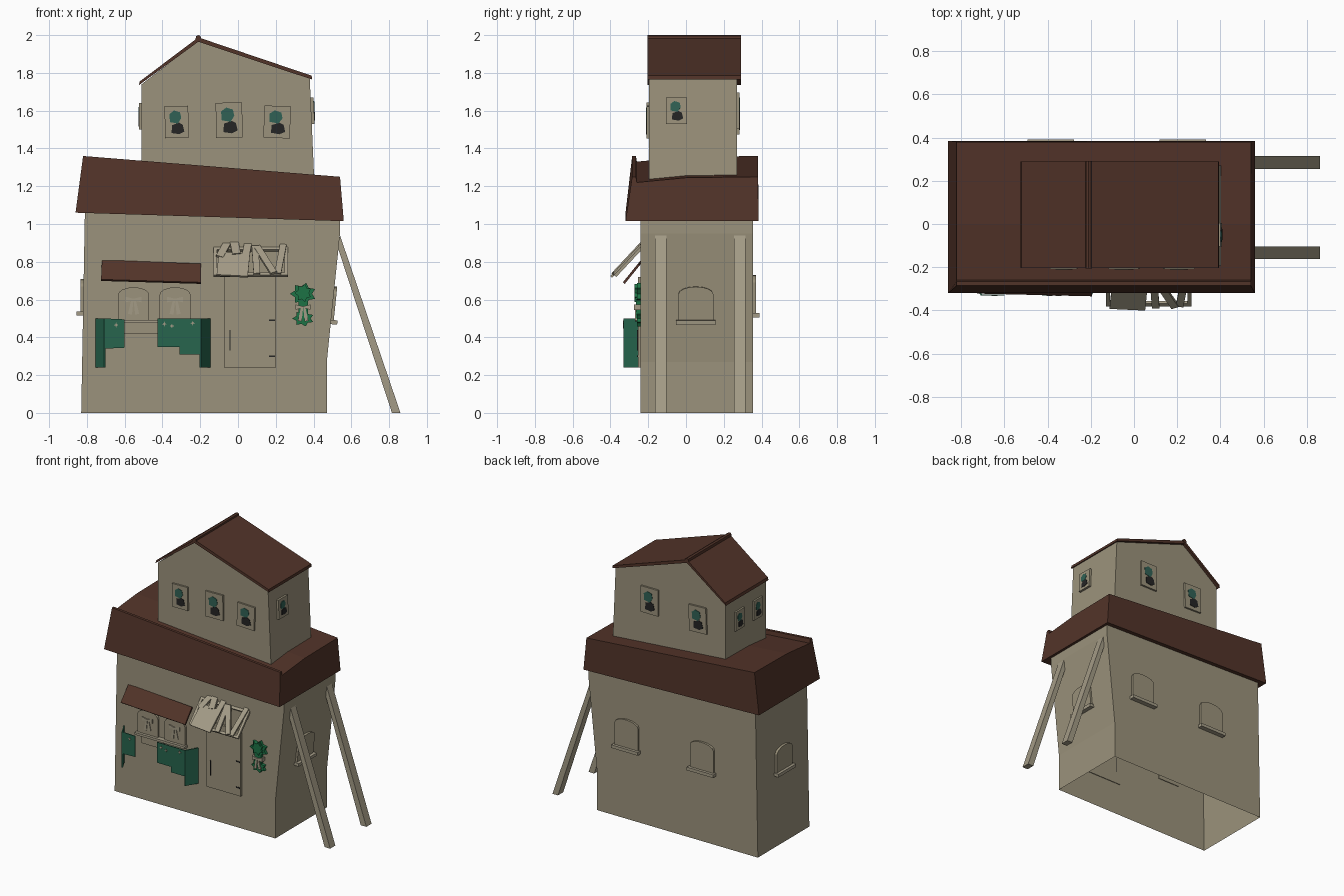
import bpy, bmesh, math
from mathutils import Matrix, Vector

if "Cube" in bpy.data.objects:
    bpy.data.objects.remove(bpy.data.objects["Cube"])


def material(name, rgb):
    m = bpy.data.materials.new(name)
    m.use_nodes = True
    m.diffuse_color = (*rgb, 1)
    m.node_tree.nodes["Principled BSDF"].inputs["Base Color"].default_value = (*rgb, 1)
    return m


PLASTER = material("plaster", (0.33, 0.29, 0.20))
TIMBER = material("pale timber", (0.37, 0.33, 0.24))
ROOF = material("brown roof", (0.085, 0.034, 0.022))
CLOTH = material("green cloth", (0.02, 0.13, 0.075))
LEAF = material("leaf green", (0.012, 0.17, 0.06))
TEAL = material("teal glass", (0.03, 0.12, 0.09))
DARK = material("dark", (0.018, 0.018, 0.018))


def loft(name, ring_a, ring_b, mat):
    """Closed solid between two matching rings of points."""
    bm = bmesh.new()
    a = [bm.verts.new(p) for p in ring_a]
    b = [bm.verts.new(p) for p in ring_b]
    n = len(a)
    bm.faces.new(a)
    bm.faces.new(b)
    for i in range(n):
        j = (i + 1) % n
        bm.faces.new((a[i], a[j], b[j], b[i]))
    bmesh.ops.recalc_face_normals(bm, faces=bm.faces)
    me = bpy.data.meshes.new(name)
    bm.to_mesh(me)
    bm.free()
    me.materials.append(mat)
    ob = bpy.data.objects.new(name, me)
    bpy.context.collection.objects.link(ob)
    return ob


def frame(origin, u, v):
    """Wall frame: u along, v up, w out of the wall."""
    u, v = Vector(u).normalized(), Vector(v).normalized()
    m = Matrix((u, v, u.cross(v))).transposed().to_4x4()
    return Matrix.Translation(origin) @ m


def slab(name, M, pts, mat, top, bottom=-0.005):
    """Outline in a wall frame, pushed out from bottom to top."""
    return loft(name, [M @ Vector((u, v, bottom)) for u, v in pts],
                [M @ Vector((u, v, top)) for u, v in pts], mat)


def rect(u0, u1, v0, v1):
    return [(u0, v0), (u1, v0), (u1, v1), (u0, v1)]


def shift(M, u, v, angle=0):
    return M @ Matrix.Translation((u, v, 0)) @ Matrix.Rotation(math.radians(angle), 4, "Z")


X, Y, Z = Vector((1, 0, 0)), Vector((0, 1, 0)), Vector((0, 0, 1))
FRONT = frame((0, -0.24, 0), X, Z)
BACK = frame((0, 0.355, 0), -X, Z)
LEFT_END = frame((-0.82, 0, 0), -Y, Z)
RIGHT_END = frame((0.493, 0, 0.5), Y, (0.07, 0, 0.68))

# Main walls, open underneath
body = slab("lower_walls", BACK, [(0.83, 0), (-0.47, 0), (-0.47, 0.27), (-0.54, 0.95),
            (-0.54, 1.1), (0.81, 1.1)], PLASTER, 0, -0.595)
bm = bmesh.new()
bm.from_mesh(body.data)
bmesh.ops.delete(bm, geom=[f for f in bm.faces if f.normal.z < -0.9], context="FACES_ONLY")
bm.to_mesh(body.data)
bm.free()


# Lower roof with a raised front lip
def roof_ring(x_low, z_low, x_top, z_top):
    return [(x_low, -0.32, z_low), (x_top, -0.285, z_top), (x_top, -0.265, z_top),
            (x_top, -0.26, z_top - 0.03), (x_top, 0.0, z_top - 0.005),
            (x_top, 0.38, z_top), (x_low, 0.385, z_low)]


loft("lower_roof", roof_ring(-0.86, 1.06, -0.82, 1.36), roof_ring(0.56, 1.015, 0.54, 1.25), ROOF)

# Upper storey and its gable roof
UP_FRONT = frame((0, -0.195, 0), X, Z)
UP_BACK = frame((0, 0.27, 0), -X, Z)
UP_LEFT = frame((-0.51, 0, 0), -Y, Z)
UP_RIGHT = frame((0.39, 0, 1.6), Y, (-0.025, 0, 0.53))
slab("upper_walls", UP_FRONT, [(-0.51, 1.2), (0.405, 1.2), (0.38, 1.77), (-0.21, 1.97),
     (-0.51, 1.74)], PLASTER, 0, -0.465)
slab("upper_roof", UP_FRONT, [(-0.525, 1.735), (-0.21, 1.965), (0.392, 1.765), (0.39, 1.785),
     (-0.21, 1.988), (-0.52, 1.755)], ROOF, 0.008, -0.485)
slab("roof_ridge", UP_FRONT, [(-0.225, 1.975), (-0.195, 1.975), (-0.198, 1.995), (-0.21, 2.0),
     (-0.222, 1.995)], ROOF, 0.01, -0.487)


# Upper windows with broken panes
def pane_window(M, u, v, w, h, tilt=0):
    P = shift(M, u, v, tilt)
    slab("window_panel", P, rect(-w / 2, w / 2, -h / 2, h / 2), PLASTER, 0.013)
    shapes = {TEAL: [(-.28, 0), (-.3, .25), (-.1, .36), (.15, .3), (.2, .12), (.05, -.05)],
              DARK: [(-.2, -.1), (.1, -.02), (.25, -.08), (.32, -.3), (.1, -.38), (-.22, -.34)]}
    for mat, pts in shapes.items():
        slab("window_pane", P, [(a * w, b * h) for a, b in pts], mat, 0.016, 0.01)


pane_window(UP_FRONT, -0.325, 1.54, 0.125, 0.17, 1)
pane_window(UP_FRONT, -0.047, 1.55, 0.14, 0.185, 1)
pane_window(UP_FRONT, 0.207, 1.54, 0.14, 0.17, -2)
pane_window(UP_BACK, -0.10, 1.60, 0.14, 0.19)
pane_window(UP_BACK, 0.29, 1.57, 0.14, 0.19, 2)
pane_window(UP_LEFT, -0.12, 1.57, 0.1, 0.14)
pane_window(UP_LEFT, 0.09, 1.57, 0.1, 0.14)
pane_window(UP_RIGHT, -0.05, 0.0, 0.11, 0.14)


# Arched lower windows
def arch_window(M, u, v, w, h, sill=True):
    P = shift(M, u, v)
    r, spring = w / 2, h - 0.04
    arc = [(r * math.cos(t * math.pi / 8), spring + 0.04 * math.sin(t * math.pi / 8))
           for t in range(9)]
    slab("arched_window", P, [(-r, 0), (r, 0)] + arc, PLASTER, 0.015)
    if sill:
        slab("window_sill", P, rect(-r - 0.012, r + 0.012, -0.015, 0.008), TIMBER, 0.035)


arch_window(BACK, -0.225, 0.52, 0.19, 0.21)
arch_window(BACK, 0.385, 0.52, 0.19, 0.21)
arch_window(LEFT_END, -0.05, 0.53, 0.18, 0.18)
arch_window(RIGHT_END, 0.052, -0.015, 0.185, 0.185)


def bow(M, u, v, s, mat, top):
    P = shift(M, u, v)
    for k in (-1, 1):
        slab("bow_loop", P, [(0, 0.1 * s), (k * s, 0.35 * s), (k * s, -0.35 * s), (0, -0.1 * s)],
             mat, top, 0.0)
        slab("bow_ribbon", P, [(0, 0), (k * .3 * s, -.1 * s), (k * .7 * s, -1.8 * s),
             (k * .2 * s, -1.9 * s)], mat, top - 0.003, 0.0)


for u in (-0.553, -0.333):
    arch_window(FRONT, u, 0.49, 0.165, 0.175, False)
    bow(FRONT, u, 0.6, 0.042, TIMBER, 0.022)
slab("front_sill", FRONT, rect(-0.645, -0.24, 0.475, 0.492), TIMBER, 0.035)
slab("counter_board", FRONT, rect(-0.6, -0.42, 0.42, 0.475), PLASTER, 0.02)

# Awning over the front windows
slab("awning", frame((0, -0.325, 0.69), X, (0, 0.085, 0.105)),
     [(-0.725, 0.015), (-0.195, -0.005), (-0.195, 0.122), (-0.72, 0.148)], ROOF, 0.008)

# Stall cloth
CLOTH_FRONT = frame((0, -0.325, 0), X, Z)
slab("cloth_front_left", CLOTH_FRONT, [(-0.705, 0.34), (-0.6, 0.345), (-0.6, 0.495),
     (-0.705, 0.5)], CLOTH, 0.006, 0)
slab("cloth_front_right", CLOTH_FRONT, [(-0.425, 0.35), (-0.31, 0.35), (-0.31, 0.31),
     (-0.2, 0.31), (-0.2, 0.5), (-0.425, 0.5)], CLOTH, 0.006, 0)
for name, x, d in (("cloth_side_left", -0.705, -0.045), ("cloth_side_right", -0.2, 0.05)):
    slab(name, frame((x, -0.33, 0), (d, 0.085, 0), Z), rect(0, 0.098, 0.24, 0.5), CLOTH, 0.004, -0.004)
for u, v in ((-0.645, 0.465), (-0.35, 0.46), (-0.39, 0.47), (-0.24, 0.475)):
    star = [((0.014 - 0.009 * (i % 2)) * math.cos(i * math.pi / 4),
             (0.014 - 0.009 * (i % 2)) * math.sin(i * math.pi / 4)) for i in range(8)]
    slab("cloth_star", shift(CLOTH_FRONT, u, v), star, TIMBER, 0.009, 0)

# Door with handle and hinges
slab("door", FRONT, rect(-0.075, 0.2, 0.24, 0.72), PLASTER, 0.015)
slab("door_handle", FRONT, rect(-0.046, -0.04, 0.33, 0.44), DARK, 0.019)
for v in (0.3, 0.49):
    slab("door_hinge", FRONT, rect(0.165, 0.195, v - 0.004, v + 0.004), DARK, 0.019)

# Broken plank canopy above the door
CANOPY = frame((0, -0.375, 0.725), X, (0, 0.14, 0.15))
for r in (rect(-0.13, 0.265, 0, 0.018), rect(-0.13, 0.265, 0.185, 0.203),
          rect(-0.13, -0.112, 0, 0.2), rect(0.247, 0.265, 0, 0.2)):
    slab("canopy_frame", CANOPY, r, TIMBER, 0.008, -0.008)
planks = [(-0.025, 0.07, 0.165, 0.165, -4), (-0.075, 0.18, 0.04, 0.12, -22),
          (-0.015, 0.19, 0.045, 0.1, 8), (0.045, 0.165, 0.04, 0.14, -8),
          (0.095, 0.1, 0.035, 0.2, 3), (0.145, 0.1, 0.035, 0.21, 25),
          (0.225, 0.11, 0.035, 0.21, -8)]
for i, (u, v, w, h, a) in enumerate(planks):
    slab("canopy_plank", shift(CANOPY, u, v, a), rect(-w / 2, w / 2, -h / 2, h / 2), TIMBER,
         0.018 + 0.003 * (i % 3), 0.006)


# Hanging leaf bunch tied with a bow
def leaf_bunch(v, r, squash, top):
    pts = []
    for i in range(14):
        k = r if i % 2 else r * 0.68
        pts.append((k * math.cos(i * math.pi / 7), squash * k * math.sin(i * math.pi / 7)))
    slab("leaf_bunch", shift(FRONT, 0.345, v), pts, LEAF, top)


leaf_bunch(0.63, 0.07, 0.85, 0.02)
leaf_bunch(0.635, 0.045, 1.1, 0.032)
leaf_bunch(0.5, 0.058, 0.75, 0.02)
slab("leaf_stem", FRONT, rect(0.32, 0.37, 0.5, 0.61), LEAF, 0.024)
bow(FRONT, 0.345, 0.56, 0.04, TIMBER, 0.034)

# Leaning props
for y in (-0.133, 0.285):
    slab("prop", frame((0, y, 0), X, Z), [(0.815, 0), (0.86, 0), (0.54, 0.94), (0.53, 0.87)],
         TIMBER, 0.03, -0.03)
